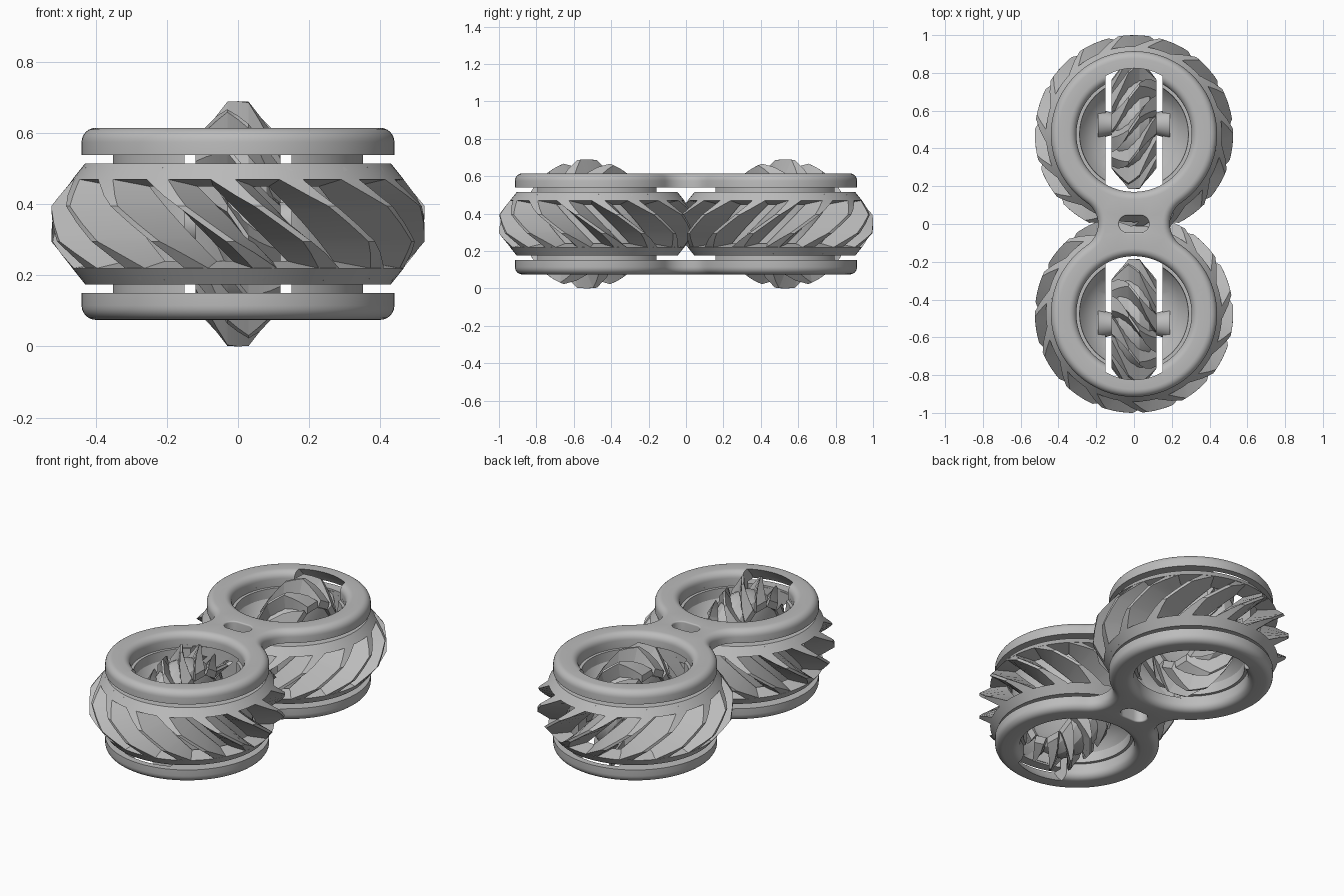
import bpy, bmesh, math
from math import sin, cos, pi, sqrt
from mathutils import Matrix, Vector

if "Cube" in bpy.data.objects:
    bpy.data.objects.remove(bpy.data.objects["Cube"])

MID = 0.345        # height of the middle plane
RING_Y = 0.475     # ring centre distance
WHEEL_Y = 0.53     # inner wheel centre distance

grey = bpy.data.materials.new("plain grey")
grey.use_nodes = True
grey.diffuse_color = (0.5, 0.5, 0.5, 1)
grey.node_tree.nodes["Principled BSDF"].inputs["Base Color"].default_value = (0.5, 0.5, 0.5, 1)
parts = []


def finish(bm, name, matrix=Matrix()):
    bm.transform(matrix)
    bmesh.ops.recalc_face_normals(bm, faces=bm.faces)
    mesh = bpy.data.meshes.new(name)
    bm.to_mesh(mesh)
    bm.free()
    obj = bpy.data.objects.new(name, mesh)
    bpy.context.collection.objects.link(obj)
    mesh.materials.append(grey)
    parts.append(obj)
    return obj


def bridge(bm, rings, wrap=False):
    """Join equal closed rings of vertices with quads."""
    pairs = list(zip(rings, rings[1:]))
    if wrap:
        pairs.append((rings[-1], rings[0]))
    for a, b in pairs:
        n = len(a)
        for i in range(n):
            j = (i + 1) % n
            bm.faces.new((a[i], a[j], b[j], b[i]))


def lathe(bm, profile, segments=80):
    rings = [[bm.verts.new((r * cos(2 * pi * i / segments), r * sin(2 * pi * i / segments), h))
              for i in range(segments)] for r, h in profile]
    bridge(bm, rings, wrap=True)


def cut(obj, cutter):
    """Subtract a cutter, then discard it."""
    cutter.hide_render = True
    mod = obj.modifiers.new("cut", 'BOOLEAN')
    mod.operation = 'DIFFERENCE'
    mod.solver = 'EXACT'
    mod.object = cutter
    bpy.context.view_layer.objects.active = obj
    bpy.ops.object.modifier_apply(modifier=mod.name)
    parts.remove(cutter)
    bpy.data.objects.remove(cutter)


def wheel_matrix(side):
    """Axis along x, at one inner wheel centre."""
    return Matrix.Translation((0, side * WHEEL_Y, MID)) @ Matrix.Rotation(pi / 2, 4, 'Y')


def arc(cx, cy, r, start, end, n):
    return [Vector((cx + r * cos(start + (end - start) * i / n),
                    cy + r * sin(start + (end - start) * i / n))) for i in range(n + 1)]


# Figure-eight plate outlines with edge rounding; material lies to the left of each loop
def plate_loops():
    outer_r, neck, fillet = 0.44, 0.326, 0.136
    t = math.atan2(RING_Y, neck)
    outer = arc(0, RING_Y, outer_r, -t, pi + t, 72)
    outer += arc(-neck, 0, fillet, t, -t, 14)[1:-1]
    outer += arc(0, -RING_Y, outer_r, pi - t, 2 * pi + t, 72)
    outer += arc(neck, 0, fillet, pi + t, pi - t, 14)[1:-1]
    slot = arc(0.035, 0, 0.045, pi / 2, -pi / 2, 12) + arc(-0.035, 0, 0.045, -pi / 2, -1.5 * pi, 12)
    holes = [(arc(0, s * RING_Y, 0.305, 2 * pi, 0, 72)[:-1], 0.04) for s in (1, -1)]
    return [(outer, 0.04), (slot, 0.008)] + holes


def inset(loop, d):
    n = len(loop)
    out = []
    for i, p in enumerate(loop):
        tangent = (loop[(i + 1) % n] - loop[i - 1]).normalized()
        out.append(p + Vector((-tangent.y, tangent.x)) * d)
    return out


def make_plate(name, side):
    bm = bmesh.new()
    low, high, steps = 0.194, 0.27, 6
    caps = ([], [])
    for loop, round_r in plate_loops():
        levels = [(0, low)]
        for k in range(steps + 1):
            a = k / steps * pi / 2
            levels.append((round_r * (1 - cos(a)), high - round_r * (1 - sin(a))))
        rings = [[bm.verts.new((p.x, p.y, MID + side * h)) for p in inset(loop, d)]
                 for d, h in levels]
        bridge(bm, rings)
        for cap, ring in zip(caps, (rings[0], rings[-1])):
            cap += [bm.edges.get((ring[i - 1], ring[i])) for i in range(len(ring))]
    for cap in caps:
        bmesh.ops.triangle_fill(bm, use_beauty=True, edges=cap, normal=(0, 0, 1))
    plate = finish(bm, name)
    # crowned clearance notches for the inner wheels
    for s in (1, -1):
        bm = bmesh.new()
        crown = [(sqrt(0.16 - h * h), h) for h in (k * 0.025 for k in range(-6, 7))]
        lathe(bm, [(0.05, -0.15)] + crown + [(0.05, 0.15)])
        cut(plate, finish(bm, "notch_cutter", wheel_matrix(s)))


make_plate("top_plate", 1)
make_plate("bottom_plate", -1)


# Helical gear: turned bodies plus slanted fins that narrow towards a thin crown
def make_gear(name, teeth, bodies, size, widths, twist, phase, matrix):
    root_r, tip_r, flat, slope, half = size
    root_w, tip_w = widths
    bm = bmesh.new()
    for body in bodies:
        lathe(bm, body)
    heights = [half * k / 4 for k in range(1, 5)] + [flat]
    heights = sorted([0] + heights + [-h for h in heights])
    for k in range(teeth):
        rings = []
        for h in heights:
            a = phase + 2 * pi * k / teeth + twist * h
            tip = tip_r - slope * max(0, abs(h) - flat)
            # the flanks keep one slope, so lower crowns are wider
            w = tip_w + (root_w - tip_w) * (tip_r - tip) / (tip_r - root_r)
            corners = [(root_r, -root_w), (tip, -w), (tip, w), (root_r, root_w)]
            rings.append([bm.verts.new((r * cos(a + b), r * sin(a + b), h)) for r, b in corners])
        bridge(bm, rings)
        bm.faces.new(rings[0])
        bm.faces.new(rings[-1])
    return finish(bm, name, matrix)


bands = [[(0.375, s * 0.105), (0.466, s * 0.125), (0.43, s * 0.17), (0.375, s * 0.17)]
         for s in (1, -1)]
# domed hub with tapered axle ends
hub = [(0.02, -0.12), (0.17, -0.115), (0.235, -0.08), (0.265, -0.03),
       (0.265, 0.03), (0.235, 0.08), (0.17, 0.115), (0.02, 0.12)]
axle = [(0.02, -0.19), (0.08, -0.19), (0.06, -0.12), (0.06, 0.12), (0.08, 0.19), (0.02, 0.19)]

for s, label in ((-1, "front"), (1, "back")):
    # large open gear around the ring
    phase = 0.246 - pi / 2 if s < 0 else pi / 2
    make_gear(label + "_ring_gear", 15, bands, (0.375, 0.525, 0.05, 0.79, 0.16),
              (0.15, 0.025), 2.7 * s, phase, Matrix.Translation((0, s * RING_Y, MID)))

    # small upright gear inside
    make_gear(label + "_inner_wheel", 12, [hub, axle], (0.2, 0.345, 0.03, 1.2, 0.12),
              (0.25, 0.03), -4.2 * s, pi, wheel_matrix(s))

    # stepped, bowl-shaped cheeks that join the plates
    bm = bmesh.new()
    bowl = [(0.305, 0.2), (0.305, 0.185), (0.288, 0.185), (0.285, 0.13), (0.262, 0.095),
            (0.226, 0.062), (0.185, 0.037), (0.13, 0.02)]
    lathe(bm, [(0.352, -0.2), (0.352, 0.2)] + bowl + [(r, -h) for r, h in reversed(bowl)])
    cheeks = finish(bm, label + "_cheeks", Matrix.Translation((0, s * RING_Y, MID)))
    bm = bmesh.new()
    bmesh.ops.create_cube(bm, size=1, matrix=Matrix.Translation((0, s * RING_Y, MID))
                          @ Matrix.Diagonal((0.3, 0.9, 0.6, 1)))
    cut(cheeks, finish(bm, "slot_cutter"))

# Smooth shading with crisp edges
bpy.ops.object.select_all(action='DESELECT')
for obj in parts:
    obj.select_set(True)
bpy.context.view_layer.objects.active = parts[0]
bpy.ops.object.shade_smooth_by_angle(angle=math.radians(30))
